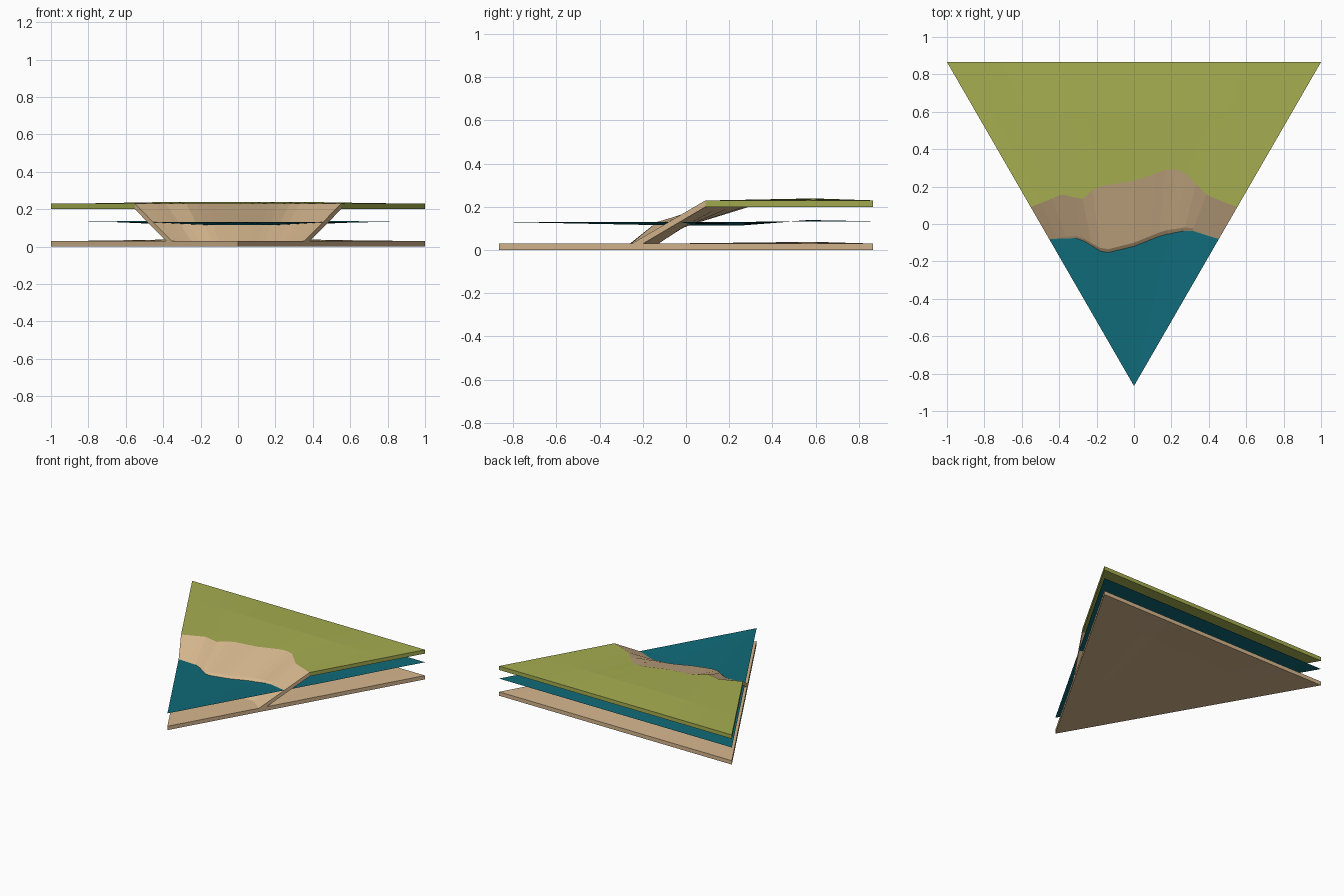
import bpy, bmesh

if "Cube" in bpy.data.objects:
    bpy.data.objects.remove(bpy.data.objects["Cube"])

R = 0.866      # half depth of the triangular tile
N = 20         # columns across the tile
T = 0.03       # shell thickness


def material(name, rgb):
    m = bpy.data.materials.new(name)
    m.diffuse_color = (*rgb, 1)
    m.use_nodes = True
    m.node_tree.nodes["Principled BSDF"].inputs["Base Color"].default_value = m.diffuse_color
    return m


sand = material("sand", (0.67, 0.47, 0.27))
grass = material("grass", (0.38, 0.42, 0.08))
water = material("water", (0.005, 0.145, 0.19))


def half_width(y):
    return (y + R) / (2 * R)


def resample(points):
    """Spread a polyline over evenly spaced columns in x."""
    x0, x1 = points[0][0], points[-1][0]
    row = []
    for i in range(N + 1):
        x = x0 + (x1 - x0) * i / N
        for a, b in zip(points, points[1:]):
            if x <= b[0] + 1e-6:
                f = (x - a[0]) / (b[0] - a[0])
                row.append(tuple(p + (q - p) * f for p, q in zip(a, b)))
                break
    return row


def shore(pairs, z):
    """Irregular shoreline that ends exactly on the tile's sides."""
    pts = [(x, y, z) for x, y in pairs]
    for k in (0, -1):
        y = pts[k][1]
        pts[k] = (half_width(y) * (-1 if k == 0 else 1), y, z)
    return resample(pts)


def straight(y, z, bump=0.0):
    """Straight row across the tile, with its middle raised or sunk."""
    w = half_width(y)
    return resample([(-w, y, z), (-w * .4, y, z + bump), (w * .4, y, z + bump), (w, y, z)])


def sheet(name, rows, mats, thick=0.0):
    """Skin the rows; with a thickness, add an underside and outer walls."""
    bm = bmesh.new()
    top = [[bm.verts.new(p) for p in r] for r in rows]
    low = [[bm.verts.new((p[0], p[1], p[2] - thick)) for p in r] for r in rows] if thick else None

    def quad(a, b, c, d, m):
        bm.faces.new((a, b, c, d)).material_index = m

    for j in range(len(rows) - 1):
        m = j if len(mats) > 1 and j < 2 else 0
        m = 0 if len(mats) == 1 else (0 if j < 2 else 1)
        for i in range(N):
            quad(top[j][i], top[j][i + 1], top[j + 1][i + 1], top[j + 1][i], m)
            if thick:
                quad(low[j][i], low[j + 1][i], low[j + 1][i + 1], low[j][i + 1], m)
        if thick:
            for i in (0, N):
                quad(top[j][i], top[j + 1][i], low[j + 1][i], low[j][i], m)
    if thick:
        for j, m in ((0, 0), (-1, len(mats) - 1)):
            for i in range(N):
                quad(top[j][i], low[j][i], low[j][i + 1], top[j][i + 1], m)
    bmesh.ops.remove_doubles(bm, verts=bm.verts, dist=1e-5)
    bmesh.ops.dissolve_degenerate(bm, edges=bm.edges, dist=1e-5)
    if thick:
        bmesh.ops.recalc_face_normals(bm, faces=bm.faces)
    me = bpy.data.meshes.new(name)
    bm.to_mesh(me)
    bm.free()
    for m in mats:
        me.materials.append(m)
    ob = bpy.data.objects.new(name, me)
    bpy.context.collection.objects.link(ob)


corner = (0, -R)

# Sandy sea bed: full triangular slab
sheet("sea_bed", [[(*corner, T)] * (N + 1), straight(-0.1, T), straight(0.59, T, 0.008),
                  straight(R, T)], [sand], T)

# Land shell: beach slope (two bands) continuing into the grass plateau
foot = shore([(-.36, -.25), (-.24, -.22), (-.14, -.26), (0, -.23), (.14, -.18),
              (.25, -.17), (.36, -.25)], T)
tide = shore([(-.45, -.08), (-.3, -.06), (-.16, -.14), (0, -.1), (.16, -.035),
              (.3, -.015), (.45, -.08)], 0.13)
rim = shore([(-.55, .09), (-.38, .16), (-.28, .13), (-.2, .2), (0, .23), (.2, .3),
             (.28, .27), (.38, .16), (.45, .13), (.55, .09)], 0.23)
sheet("land", [foot, tide, rim, straight(0.59, 0.23, 0.009), straight(R, 0.23)],
      [sand, grass], T)

# Water: thin, gently waving sheet over the whole tile
sheet("water_surface", [[(*corner, 0.13)] * (N + 1), straight(-0.12, 0.13, -0.015),
                        straight(0.25, 0.13, -0.017), straight(0.57, 0.133, 0.006),
                        straight(R, 0.133)], [water])
